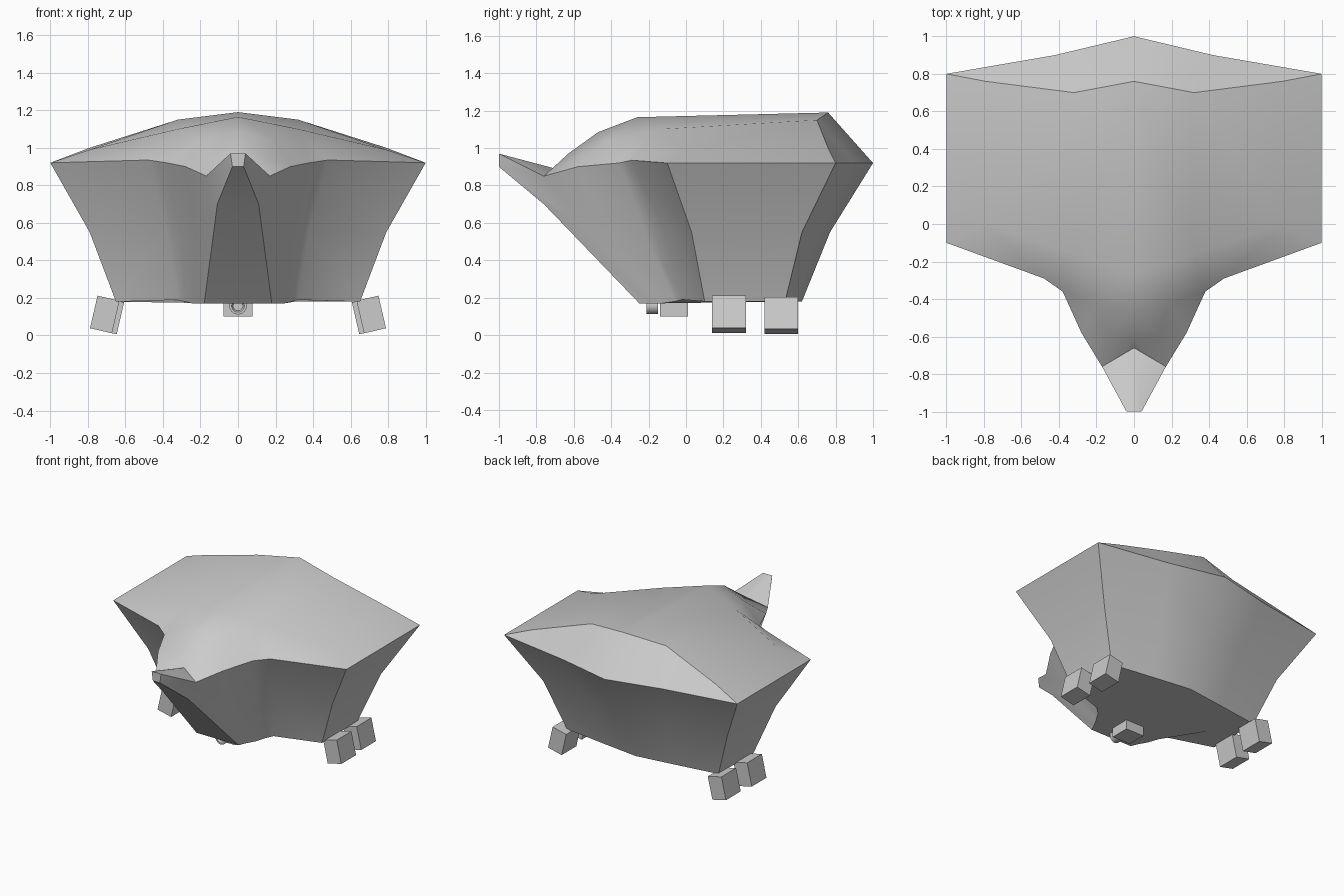
import bpy, bmesh, math
from mathutils import Matrix, Vector

if "Cube" in bpy.data.objects:
    bpy.data.objects.remove(bpy.data.objects["Cube"])

def finish(name, bm, angle=None):
    bmesh.ops.recalc_face_normals(bm, faces=bm.faces)
    me = bpy.data.meshes.new(name)
    bm.to_mesh(me)
    bm.free()
    ob = bpy.data.objects.new(name, me)
    bpy.context.collection.objects.link(ob)
    if angle:
        bpy.ops.object.select_all(action='DESELECT')
        ob.select_set(True)
        bpy.context.view_layer.objects.active = ob
        bpy.ops.object.shade_smooth_by_angle(angle=math.radians(angle))
    return ob

def box(name, centre, size, tilt=0):
    bm = bmesh.new()
    m = (Matrix.Translation(centre) @ Matrix.Rotation(tilt, 4, 'Y')
         @ Matrix.Diagonal((*size, 1)))
    bmesh.ops.create_cube(bm, size=1, matrix=m)
    return finish(name, bm)

# Hull half: outline stations from back centre round to the nose
rim = [(0, 1, .92), (.42, .9, .92), (1, .8, .92), (1, -.1, .92), (.48, -.29, .935),
       (.38, -.36, .92), (.28, -.58, .90), (.17, -.76, .85), (.03, -1, .90), (0, -1, .90)]
mid = [(0, .77, .55), (.35, .71, .55), (.79, .62, .55), (.79, .03, .55), (.38, -.12, .55),
       (.31, -.22, .55), (.23, -.42, .56), (.16, -.60, .62), (.11, -.76, .70), (0, -.76, .70)]
base = [(0, .62, .18), (.3, .58, .18), (.65, .53, .18), (.65, .1, .18), (.32, -.02, .19),
        (.28, -.06, .18), (.24, -.13, .17), (.2, -.2, .17), (.18, -.25, .17), (0, -.25, .17)]
# Roof points: spine (s), flank (f), shoulder (h), nose tip (t)
roof = {'s0': (0, .76, 1.19), 'f0': (.32, .70, 1.15), 'h0': (.79, .76, 1.0),
        's1': (0, -.26, 1.165), 'f1': (.32, -.16, 1.10), 'h1': (.79, 0, .99),
        's2': (0, -.47, 1.085), 'f2': (.20, -.42, 1.04),
        's3': (0, -.63, .97), 'f3': (.12, -.59, .95),
        's4': (0, -.66, .88), 't': (.04, -1, .97), 't0': (0, -1, .97)}
A, B, C, D, E, F, G, H, T, Z = range(10)
roof_faces = [
    (A, B, 'f0', 's0'), (B, C, 'h0', 'f0'),
    ('s0', 'f0', 'f1', 's1'), ('f0', 'h0', 'h1', 'f1'), ('h0', C, D, 'h1'),
    ('h1', D, E, 'f1'), ('f1', E, F, 'f2'), ('s1', 'f1', 'f2', 's2'),
    ('f2', F, G, 'f3'), ('s2', 'f2', 'f3', 's3'), ('f3', G, H),
    ('s3', 'f3', H, 's4'), ('s4', H, 't', 't0'), (H, T, 't'), (T, Z, 't0', 't')]

bm = bmesh.new()
for side in (1, -1):
    def vert(p):
        return bm.verts.new((p[0] * side, p[1], p[2]))
    rows = [[vert(p) for p in r] for r in (base, mid, rim)]
    for lo, hi in zip(rows, rows[1:]):
        for i in range(len(lo) - 1):
            bm.faces.new((lo[i], lo[i + 1], hi[i + 1], hi[i]))
    bm.faces.new(rows[0])
    top = {k: vert(p) for k, p in roof.items()}
    top.update(enumerate(rows[2]))
    for f in roof_faces:
        bm.faces.new([top[k] for k in f])
bmesh.ops.remove_doubles(bm, verts=bm.verts, dist=1e-4)
finish('hull', bm, 40)

# Tilted foot blocks on each side
for side, label in ((1, 'right'), (-1, 'left')):
    box('front_foot_' + label, (side * .71, .23, .112), (.12, .18, .178), -side * math.radians(13))
    box('rear_foot_' + label, (side * .685, .51, .105), (.12, .18, .175), -side * math.radians(13))

# Sensor housing and barrel under the nose
box('sensor_housing', (0, -.065, .145), (.155, .15, .09))
bm = bmesh.new()
spin = Matrix.Rotation(math.radians(90), 4, 'X')
prof = [(0, -.15), (.046, -.15), (.046, -.21), (.034, -.21), (.026, -.195), (0, -.195)]
vs = [bm.verts.new((r, y, 0)) for r, y in prof]
es = [bm.edges.new(p) for p in zip(vs, vs[1:])]
bmesh.ops.spin(bm, geom=vs + es, cent=(0, 0, 0), axis=(0, 1, 0),
               angle=math.tau, steps=24)
bmesh.ops.remove_doubles(bm, verts=bm.verts, dist=1e-4)
bmesh.ops.translate(bm, verts=bm.verts, vec=Vector((0, 0, .158)))
finish('sensor_barrel', bm, 35)
